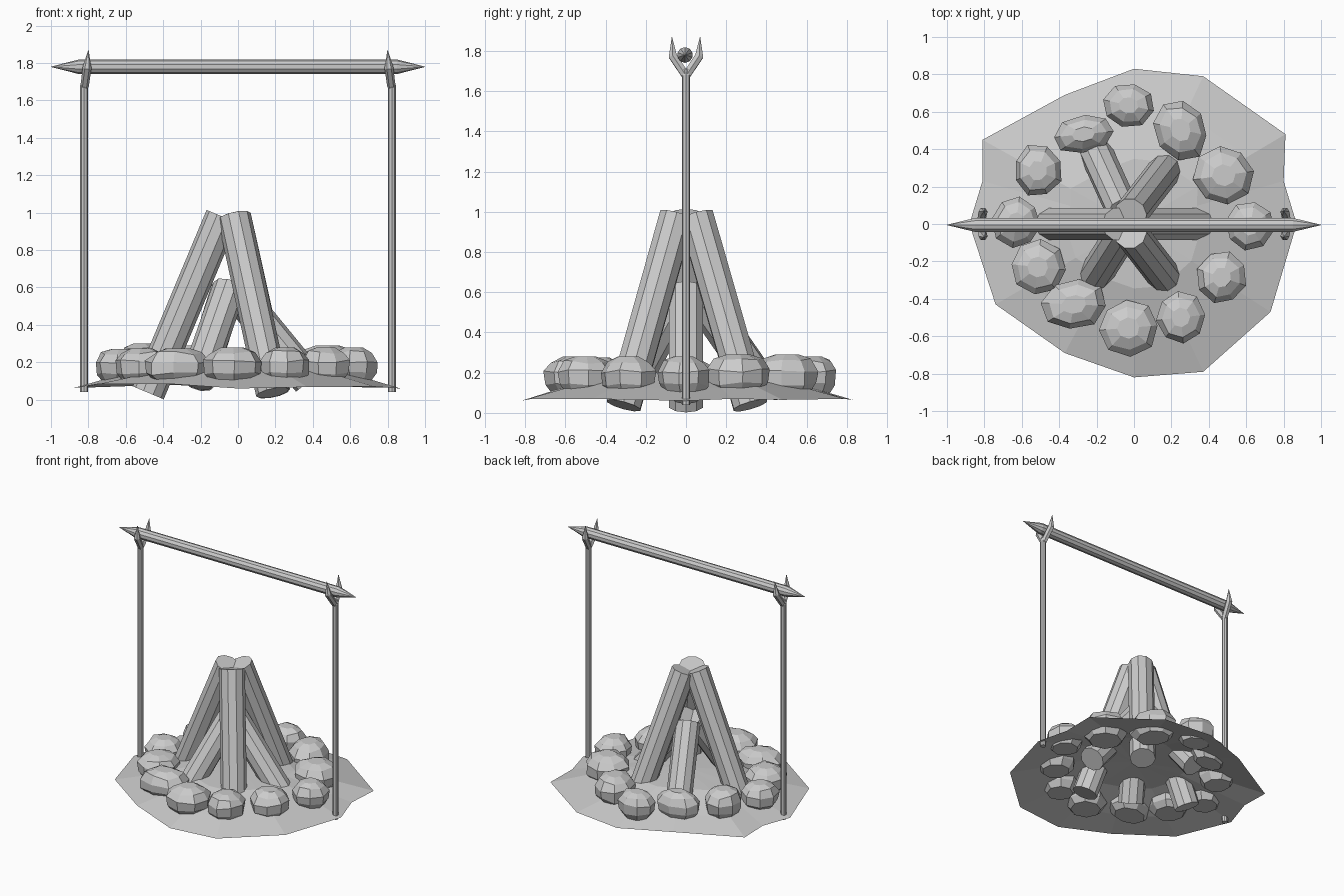
import bpy, math, random
from mathutils import Vector, Matrix

if "Cube" in bpy.data.objects:
    bpy.data.objects.remove(bpy.data.objects["Cube"])

random.seed(4)


def make(name, verts, faces):
    me = bpy.data.meshes.new(name)
    me.from_pydata([tuple(v) for v in verts], [], faces)
    me.update()
    ob = bpy.data.objects.new(name, me)
    bpy.context.collection.objects.link(ob)
    return ob


def skin(rings, n, close_start=True, close_end=True):
    """Bridge rings of n points; cap the ends."""
    verts = [v for r in rings for v in r]
    faces = []
    for k in range(len(rings) - 1):
        for i in range(n):
            j = (i + 1) % n
            faces.append((k*n + i, k*n + j, (k+1)*n + j, (k+1)*n + i))
    if close_start:
        faces.append(tuple(reversed(range(n))))
    if close_end:
        faces.append(tuple((len(rings)-1)*n + i for i in range(n)))
    return verts, faces


def rod(name, pts, radii, n):
    """Faceted rod along a path with a radius at each point."""
    pts = [Vector(p) for p in pts]
    rings = []
    for k, p in enumerate(pts):
        d = (pts[min(k+1, len(pts)-1)] - pts[max(k-1, 0)]).normalized()
        ref = Vector((0, 1, 0)) if abs(d.y) < 0.9 else Vector((1, 0, 0))
        u = ref.cross(d).normalized()
        w = d.cross(u)
        rings.append([p + radii[k] * (u*math.cos(a) + w*math.sin(a))
                      for a in (2*math.pi*i/n for i in range(n))])
    return make(name, *skin(rings, n))


# Ground patch: open, domed sheet with an irregular rim
rim = [(-.88, 0, .062), (-.74, -.43, .085), (-.37, -.69, .085), (0, -.82, .06),
       (.37, -.79, .068), (.73, -.47, .07), (.87, 0, .06), (.80, .23, .07),
       (.81, .48, .065), (.37, .79, .07), (0, .83, .065), (-.37, .69, .08),
       (-.81, .45, .065), (-.81, .23, .07)]
n = len(rim)
rings = [rim] + [[(x*f, y*f, z) for x, y, _ in rim] for f, z in ((.75, .125), (.42, .2))]
verts, faces = skin(rings, n, False, False)
verts.append((0, 0, .215))
faces += [(2*n + i, 2*n + (i+1) % n, 3*n) for i in range(n)]
make("ground_patch", verts, faces)

# Stone ring: x, y, half width, half depth, turn in degrees, top height
stones = [(-.03, .635, .14, .12, 0, .28), (.25, .505, .14, .165, 25, .29),
          (.48, .26, .16, .155, 20, .29), (.62, -.01, .13, .13, 0, .28),
          (.47, -.285, .13, .14, 0, .28), (.25, -.5, .128, .135, 0, .28),
          (-.03, -.555, .16, .15, 10, .28), (-.32, -.43, .175, .135, 10, .275),
          (-.515, -.23, .148, .148, 0, .275), (-.63, .01, .128, .135, 0, .27),
          (-.515, .285, .133, .14, 0, .3), (-.27, .48, .165, .1, 12, .29)]
profile = [(0, .7), (.25, .95), (.6, 1.0), (.86, .77), (1, .38)]
for k, (x, y, rx, ry, turn, top) in enumerate(stones):
    m = Matrix.Translation((x, y, .095)) @ Matrix.Rotation(math.radians(turn), 4, 'Z')
    wob = [random.uniform(.96, 1.05) for _ in range(8)]
    phase = random.uniform(0, .7)
    rings = []
    for h, s in profile:
        ring = []
        for i in range(8):
            a = phase + 2*math.pi*i/8
            r = s * wob[i] * random.uniform(.97, 1.03)
            dz = random.uniform(-.01, .01) if 0 < h < 1 else 0
            ring.append(m @ Vector((rx*r*math.cos(a), ry*r*math.sin(a),
                                    h*(top - .095) + dz)))
        rings.append(ring)
    make(f"stone_{k+1}", *skin(rings, 8))

# Logs: three tall ones leaning together, three short ones between
tall = [((-.48, 0, .037), (-.085, 0, .98)),
        ((.185, -.31, .037), (-.02, -.045, .98)),
        ((.19, .32, .037), (-.02, .05, .98))]
short = [((.38, 0, .1), (-.03, 0, .6)),
         ((-.21, .4, .1), (-.055, .06, .59)),
         ((-.22, -.295, .1), (-.045, -.02, .6))]
for label, group in (("tall_log", tall), ("short_log", short)):
    for k, (a, b) in enumerate(group):
        rod(f"{label}_{k+1}", (a, b), (.09, .09), 10)

# Forked posts on both sides
for side, s in (("left", -1), ("right", 1)):
    rod(f"{side}_post", ((s*.823, 0, .04), (s*.823, 0, 1.68), (s*.82, 0, 1.71)),
        (.021, .021, .016), 8)
    for t in (-1, 1):
        rod(f"{side}_fork_{'front' if t < 0 else 'back'}",
            ((s*.82, 0, 1.675), (s*.807, t*.066, 1.775), (s*.8, t*.07, 1.87)),
            (.022, .024, .001), 6)

# Crossbar sharpened at both ends
rod("crossbar", ((-1, -.005, 1.78), (-.85, -.005, 1.78), (.85, -.005, 1.78), (1, -.005, 1.78)),
    (.001, .039, .039, .001), 10)
